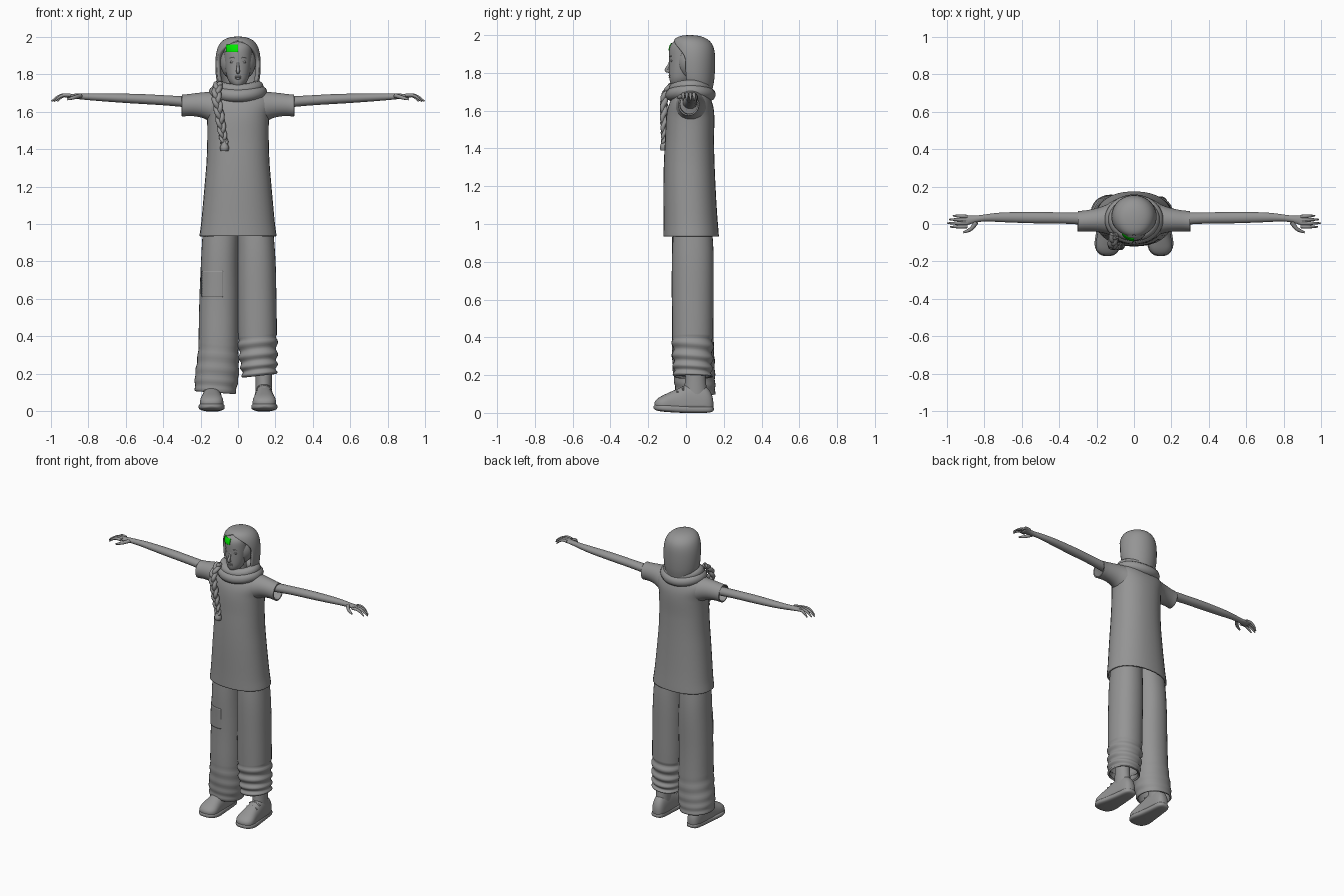
import bpy, bmesh, math

if "Cube" in bpy.data.objects:
    bpy.data.objects.remove(bpy.data.objects["Cube"], do_unlink=True)


def material(name, colour):
    made = bpy.data.materials.new(name)
    made.use_nodes = True
    made.diffuse_color = colour
    made.node_tree.nodes["Principled BSDF"].inputs["Base Color"].default_value = colour
    return made


GREY = material("plain_grey", (.3, .3, .3, 1))
GREEN = material("bright_green", (0, 1, 0, 1))


def blend(t, keys):
    """Smooth value at t along evenly spaced keys; a single number stays constant."""
    if isinstance(keys, (int, float)):
        return keys
    last = len(keys) - 1
    i = min(int(t * last), last - 1)
    a, b, c, d = (keys[max(0, min(last, j))] for j in range(i - 1, i + 3))
    u = t * last - i
    bend = a - 2.5 * b + 2 * c - d / 2
    twist = 1.5 * (b - c) + (d - a) / 2
    return b + u * ((c - a) / 2 + u * (bend + u * twist))


def finish(name, mesh, colour=GREY, thick=0):
    bmesh.ops.remove_doubles(mesh, verts=mesh.verts, dist=.0001)
    bmesh.ops.recalc_face_normals(mesh, faces=mesh.faces)
    for face in mesh.faces:
        face.smooth = True
    data = bpy.data.meshes.new(name)
    mesh.to_mesh(data)
    mesh.free()
    data.materials.append(colour)
    part = bpy.data.objects.new(name, data)
    bpy.context.collection.objects.link(part)
    if thick:
        shell = part.modifiers.new("thickness", "SOLIDIFY")
        shell.thickness, shell.offset = thick, -1
    return part


def skin(mesh, points):
    rows = [[mesh.verts.new(point) for point in row] for row in points]
    for low, high in zip(rows, rows[1:]):
        for i in range(len(low) - 1):
            mesh.faces.new((low[i], low[i + 1], high[i + 1], high[i]))
    return rows


def loft(name, axis, span, centre, radius, box=1, thick=0, rounded=False,
         floor=0, tilt=0, folds=0, side=1, steps=64, around=32):
    """Superelliptic sections along an axis; thick parts are open tubes."""
    points = []
    for step in range(steps + 1):
        t = step / steps
        scale = 1
        if rounded:
            t = (1 - math.cos(math.pi * t)) / 2
            scale = max(.02, math.sqrt(max(0, 1 - abs(2 * t - 1) ** 6)))
        row = []
        for i in range(around + 1):
            angle = math.tau * i / around
            ripple = folds * math.sin(80 * t + math.sin(angle)) if t < .3 else 0
            wave = [math.copysign(abs(w) ** box, w) for w in (math.cos(angle), math.sin(angle))]
            point = [blend(t, c) + w * (scale * blend(t, r) + ripple)
                     for c, r, w in zip(centre, radius, wave)]
            point.insert("XYZ".index(axis), blend(t, span) + tilt * wave[0])
            point[0] *= side
            point[2] = max(point[2], floor)
            row.append(point)
        points.append(row)
    mesh = bmesh.new()
    rows = skin(mesh, points)
    if not thick:
        for end in (rows[0], rows[-1]):
            mesh.faces.new(end[:-1])
    return finish(name, mesh, thick=thick)


def trail(x, y, z, steps=12):
    return [tuple(blend(i / steps, keys) for keys in (x, y, z)) for i in range(steps + 1)]


def tube(name, points, radius, cyclic=False):
    curve = bpy.data.curves.new(name, "CURVE")
    curve.dimensions = "3D"
    curve.bevel_depth, curve.bevel_resolution, curve.use_fill_caps = 1, 3, True
    spline = curve.splines.new("POLY")
    spline.points.add(len(points) - 1)
    for i, (knot, point) in enumerate(zip(spline.points, points)):
        knot.co = (*point, 1)
        knot.radius = blend(i / (len(points) - 1), radius)
    spline.use_cyclic_u = cyclic
    spline.use_smooth = True
    curve.materials.append(GREY)
    part = bpy.data.objects.new(name, curve)
    bpy.context.collection.objects.link(part)
    bpy.ops.object.select_all(action="DESELECT")
    part.select_set(True)
    bpy.context.view_layer.objects.active = part
    bpy.ops.object.convert(target="MESH")


def ball(name, centre, radii):
    mesh = bmesh.new()
    bmesh.ops.create_uvsphere(mesh, u_segments=24, v_segments=16, radius=1)
    bmesh.ops.scale(mesh, vec=radii, verts=mesh.verts)
    bmesh.ops.translate(mesh, vec=centre, verts=mesh.verts)
    finish(name, mesh)


def plate(name, left, right, bottom, top, target, colour):
    """Thin patch projected backwards onto a target surface."""
    mesh = bmesh.new()
    skin(mesh, [trail((left, right), -.12, height) for _, _, height in trail(0, 0, (bottom, top))])
    part = finish(name, mesh, colour)
    fit = part.modifiers.new("fit", "SHRINKWRAP")
    fit.target, fit.wrap_method, fit.wrap_mode = target, "PROJECT", "ABOVE_SURFACE"
    fit.use_project_y, fit.use_positive_direction, fit.offset = True, True, .004
    part.modifiers.new("thickness", "SOLIDIFY").thickness = .006


# Tunic body
loft("tunic", "Z", span=(.935, 1.73), centre=(0, (.027, .017, .03)),
     radius=((.206, .197, .188, .178, .168, .164, .166, .18, .08),
             (.147, .142, .137, .13, .122, .07)), box=.9, thick=.01)

# Trousers: one long leg, one gathered into folds
long_leg = loft("right_trouser_leg", "Z", span=(.1, 1),
                centre=((-.122, -.106, -.102, -.097, -.09), (.05, .036, .036, .03)),
                radius=((.108, .116, .108, .106, .104, .1, .097, .094), (.105, .112, .108, .11, .1)),
                box=.92, thick=.01, tilt=-.008, folds=.002)
loft("left_trouser_leg", "Z", span=(.19, 1), centre=((.115, .105, .101, .097, .09), .036),
     radius=((.09, .1, .104, .104, .103, .098, .094), (.1, .107, .11, .11, .1)),
     box=.92, thick=.01, tilt=.01, folds=.006, steps=90)
plate("thigh_patch", -.19, -.08, .61, .75, long_leg, GREY)

for side, name in ((1, "left_"), (-1, "right_")):
    # Sleeve and arm
    loft(name + "sleeve", "X", span=(.08, .3), centre=((.03, .014), (1.6, 1.634, 1.632)),
         radius=((.1, .085, .065, .056, .055), (.105, .088, .068, .059, .059)),
         thick=.008, side=side)
    loft(name + "arm", "X", span=(.15, .925),
         centre=((.02, .03, .034, .034, .014), (1.642, 1.668, 1.684)),
         radius=((.04, .034, .03, .03, .026, .018, .032),
                 (.035, .03, .027, .026, .022, .016, .009)), side=side)

    # Curled fingers fanning out from the palm
    for k, (finger, tip) in enumerate(
            {"little": .965, "ring": .985, "middle": .995, "index": .98}.items()):
        y = .04 - k * .018
        tube(name + finger + "_finger", trail((side * .89, side * tip), (y, y * 1.1),
             (1.686, 1.686, 1.655)), radius=(.009, .009, .004))
    tube(name + "thumb", trail((side * .84, side * .91), (.01, -.03, -.045), (1.685, 1.665)),
         radius=(.012, .01, .005))

    # Shoe with sole, upper, ankle and laces
    loft(name + "shoe_sole", "Y", span=(-.172, .148), centre=((.142, .135), (.03, .02, .02)),
         radius=((.055, .07, .058, .048, .045), .02), box=.6, rounded=True, side=side)
    loft(name + "shoe_upper", "Y", span=(-.168, .145), centre=((.142, .135), .045),
         radius=((.055, .064, .056, .05, .045, .04), (.03, .05, .08, .11, .1, .07)),
         box=.85, rounded=True, floor=.02, side=side)
    loft(name + "ankle", "Z", span=(.07, .28), centre=(.137, .05),
         radius=(.044, (.066, .055, .048)), side=side)
    for k, row in enumerate(("lower", "middle", "upper")):
        z = .108 + k * .015
        tube(name + row + "_lace", trail((side * .1, side * .18), k * .03 - .075,
             (z - .015, z, z - .015)), radius=.005)

    # Eye and eyebrow
    ball(name + "eye", (side * .03, -.073, 1.864), (.014, .011, .007))
    tube(name + "eyebrow", trail((side * .014, side * .048), (-.085, -.08, -.065),
         (1.884, 1.889, 1.882)), radius=(.003, .004, .003))

# Head, neck and face
head = loft("head", "Z", span=(1.725, 1.982), centre=(0, (-.035, -.025, -.015, -.008, 0)),
            radius=((.03, .056, .07, .076, .08), (.05, .064, .074, .08, .07)), rounded=True)
loft("neck", "Z", span=(1.6, 1.78), centre=(0, .015), radius=(.045, .045))
tube("nose", trail(0, (-.082, -.091, -.104, -.085), (1.87, 1.84, 1.815, 1.807)),
     radius=(.006, .007, .01, .008))
ball("upper_lip", (0, -.085, 1.786), (.02, .008, .005))
ball("lower_lip", (0, -.084, 1.777), (.017, .008, .006))
ball("hair", (0, .02, 1.865), (.096, .08, .105))
plate("green_fringe", -.062, 0, 1.918, 1.955, head, GREEN)

# Hood: an open-fronted shell that closes over the forehead
shell = []
for step in range(41):
    t = math.sin(step / 40 * math.pi / 2)
    gap = math.radians(max(0, blend(t, (50, 64, 67, 65, 30, -30))))
    width, depth = (max(.05, math.sqrt(1 - t ** power)) * blend(t, keys) for power, keys in
                    ((5, (.095, .115, .123, .124, .12)), (6, (.08, .105, .115, .12, .12))))
    middle = blend(t, (.06, .045, .04, .035, .02))
    shell.append([(width * math.sin(a), middle - depth * math.cos(a), blend(t, (1.71, 2)))
                  for a, _, _ in trail((gap, math.tau - gap), 0, 0, steps=36)])
mesh = bmesh.new()
mesh.faces.new(skin(mesh, shell)[-1][:-1])
finish("hood", mesh, thick=.02)

# Folded cowl collar, raised at the sides
for name, wide, deep, height, radius in (("outer", .12, .098, 1.685, .036),
                                         ("inner", .105, .085, 1.715, .032)):
    angles = [math.tau * i / 48 for i in range(48)]
    tube("cowl_" + name + "_fold",
         [(wide * math.cos(a), .024 + deep * math.sin(a), height + .018 * math.cos(a) ** 2)
          for a in angles], radius, cyclic=True)

# Braid of three strands hanging over the collar
guide = trail((-.105, -.115, -.1, -.085, -.072), (-.06, -.11, -.118, -.116, -.116),
              (1.75, 1.43), steps=120)
for k, strand in enumerate(("first", "second", "third")):
    phases = [i / 8 + k * math.tau / 3 for i in range(len(guide))]
    tube("braid_" + strand + "_strand",
         [(x + .013 * math.sin(a), y + .007 * math.sin(2 * a), z)
          for (x, y, z), a in zip(guide, phases)], radius=(.014, .014, .009))
tube("braid_tuft", trail(-.072, -.116, (1.45, 1.39)), radius=(.012, .015, .024, .02))
